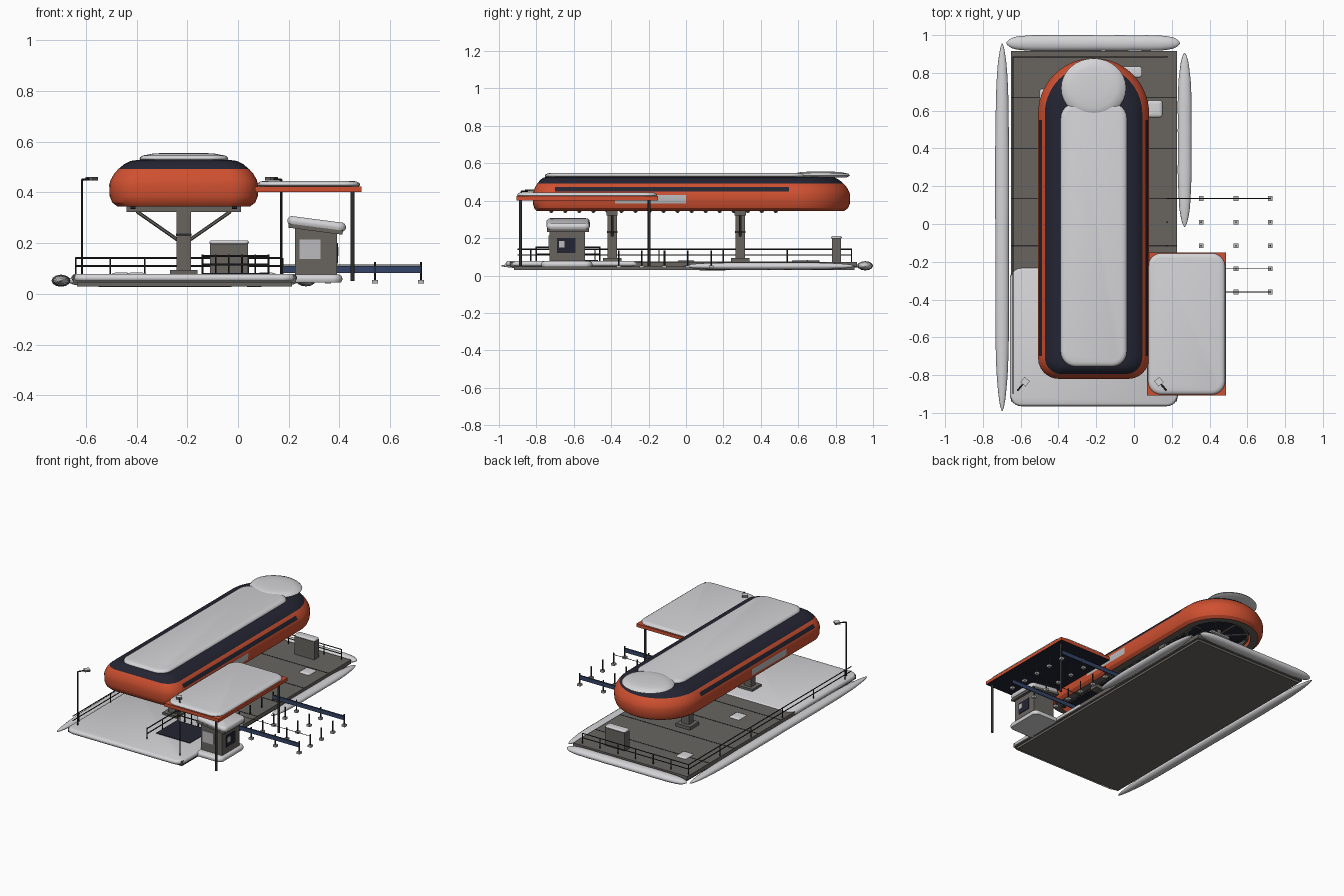
import bpy, bmesh, math, random
from mathutils import Vector

if "Cube" in bpy.data.objects:
    bpy.data.objects.remove(bpy.data.objects["Cube"])

random.seed(4)

def material(name, rgb):
    m = bpy.data.materials.new(name)
    m.diffuse_color = (*rgb, 1)
    m.use_nodes = True
    m.node_tree.nodes["Principled BSDF"].inputs["Base Color"].default_value = m.diffuse_color
    return m

SNOW = material("snow", (.66, .66, .68))
ORANGE = material("orange paint", (.62, .08, .03))
NAVY = material("dark navy", (.017, .018, .032))
GREY = material("warm grey", (.14, .13, .118))
BLACK = material("black metal", (.025, .025, .027))
BLUE = material("blue fabric", (.035, .06, .14))
PANEL = material("pale panel", (.5, .5, .51))

def finish(name, bm, mats, rule=None, smooth=None):
    bmesh.ops.recalc_face_normals(bm, faces=bm.faces)
    if rule:
        for f in bm.faces:
            f.material_index = rule(f.calc_center_median(), f.normal)
    me = bpy.data.meshes.new(name)
    bm.to_mesh(me)
    bm.free()
    for m in mats:
        me.materials.append(m)
    ob = bpy.data.objects.new(name, me)
    bpy.context.collection.objects.link(ob)
    if smooth:
        bpy.ops.object.select_all(action='DESELECT')
        bpy.context.view_layer.objects.active = ob
        ob.select_set(True)
        bpy.ops.object.shade_smooth_by_angle(angle=math.radians(smooth))
    return ob

def loft(name, rings, mats, rule=None, smooth=None):
    bm = bmesh.new()
    vs = [[bm.verts.new(p) for p in r] for r in rings]
    n = len(vs[0])
    for a, b in zip(vs, vs[1:]):
        for i in range(n):
            bm.faces.new((a[i], a[(i + 1) % n], b[(i + 1) % n], b[i]))
    bm.faces.new(vs[0])
    bm.faces.new(vs[-1])
    return finish(name, bm, mats, rule, smooth)

def boxes(name, spans, mat, rule=None, mats=None):
    # each span is x0, x1, y0, y1, z0, z1
    bm = bmesh.new()
    for x0, x1, y0, y1, z0, z1 in spans:
        for v in bmesh.ops.create_cube(bm, size=1)["verts"]:
            v.co = (x1 if v.co.x > 0 else x0, y1 if v.co.y > 0 else y0, z1 if v.co.z > 0 else z0)
    return finish(name, bm, mats or [mat], rule)

def rods(name, pairs, r, mat, sides=6):
    bm = bmesh.new()
    for p, q in pairs:
        p, q = Vector(p), Vector(q)
        d = q - p
        vs = bmesh.ops.create_cone(bm, cap_ends=True, segments=sides, radius1=r, radius2=r, depth=d.length)["verts"]
        rot = d.to_track_quat('Z', 'Y')
        for v in vs:
            v.co = rot @ v.co + (p + q) / 2
    return finish(name, bm, [mat], smooth=40 if sides > 8 else None)

def rounded_rect(cx, cy, hx, hy, r, z, seg=6):
    pts = []
    for k, (sx, sy) in enumerate([(1, 1), (-1, 1), (-1, -1), (1, -1)]):
        for i in range(seg + 1):
            a = (k + i / seg) * math.pi / 2
            pts.append((cx + sx * (hx - r) + r * math.cos(a), cy + sy * (hy - r) + r * math.sin(a), z))
    return pts

def snow_slab(name, x0, x1, y0, y1, z0, z1, r, edge=.02):
    # soft-edged sheet of snow
    h = z1 - z0
    rings = [rounded_rect((x0 + x1) / 2, (y0 + y1) / 2, (x1 - x0) / 2 - i, (y1 - y0) / 2 - i, max(r - i, .003), z0 + t * h)
             for t, i in [(0, edge * .4), (.35, 0), (.65, edge * .1), (.9, edge * .5), (1, edge)]]
    return loft(name, rings, [SNOW], smooth=60)

def snow_bank(name, p, q, w, h, power):
    # long drift with tapering ends and a slightly uneven width
    p, q = Vector(p), Vector(q)
    side = (q - p).cross(Vector((0, 0, 1))).normalized()
    rings = []
    for i in range(29):
        t = -math.cos(math.pi * (i + .15) / 28.3)
        k = max(.06, (1 - abs(t) ** power) ** .6) * random.uniform(.95, 1.0)
        c = p.lerp(q, (t + 1) / 2)
        rings.append([c + side * (w / 2 * k * math.cos(a)) + Vector((0, 0, h / 2 * k * math.sin(a)))
                      for a in (j * math.pi / 6 for j in range(12))])
    return loft(name, rings, [SNOW], smooth=60)

# platform deck with seams
boxes("deck", [(-.65, .228, -.94, .915, .045, .072), (-.635, .213, -.92, .9, .03, .045)], GREY)
boxes("deck_seams", [(-.65, .228, y - .003, y + .003, .071, .0735) for y in (.67, .4, .135, -.115)], BLACK)
snow_slab("deck_snow", -.657, .233, -.965, -.23, .05, .079, .06, .015)
for i, (x, y) in enumerate([(.11, .61), (-.46, .67), (-.4, 0)]):
    snow_slab("snow_patch_%d" % i, x - .04, x + .04, y - .045, y + .045, .07, .084, .015)
snow_bank("left_drift", (-.698, -.99, .052), (-.698, .955, .052), .075, .048, 5)
snow_bank("back_drift", (-.675, .958, .052), (.243, .958, .052), .085, .05, 10)
snow_bank("right_drift", (.268, -.015, .05), (.268, .905, .05), .075, .042, 4)

# long cabin shell, rounded at the back, squarer at the front
CX = -.214
def cabin_ring(z, inset):
    hw, yc, r = .294 - inset, .584, max(.11 - inset * .6, .02)
    pts = [(CX + hw * math.cos(a), yc + hw * math.sin(a), z) for a in (i * math.pi / 28 for i in range(29))]
    cuts = (.55, 0, -.38, -.7)
    pts += [(CX - hw, y, z) for y in cuts]
    yf = -.82 + inset * .7 + r
    for s, a0 in ((-1, math.pi), (1, 1.5 * math.pi)):
        pts += [(CX + s * (hw - r) + r * math.cos(a0 + i * math.pi / 12), yf + r * math.sin(a0 + i * math.pi / 12), z)
                for i in range(7)]
    return pts + [(CX + hw, y, z) for y in reversed(cuts)]

def cabin_rule(c, n):
    on_side = abs(c.x - CX) > .26
    if c.z > .49 or (c.z > .38 and n.z < -.9):
        return 1
    if c.z < .4 and abs(c.x - CX) < .215 and n.z > -.5 and -.74 < c.y < .6:
        return 2
    if on_side and .45 < c.z < .474 and -.7 < c.y < .55:
        return 1
    if on_side and .386 < c.z < .429 and -.38 < c.y < 0:
        return 3
    if c.z < .347:
        return 2
    return 0

loft("cabin_shell", [cabin_ring(z, i) for z, i in
     [(.405, .085), (.345, .08), (.345, .032), (.36, .012), (.385, .002), (.43, 0), (.45, .006), (.474, .02),
      (.492, .036), (.512, .06), (.524, .085), (.528, .11)]], [ORANGE, NAVY, GREY, PANEL], cabin_rule, 30)
snow_slab("roof_snow", -.388, -.038, -.755, .64, .522, .548, .08, .025)
loft("roof_snow_cap", [[(CX + (.172 - i) * math.cos(a), .72 + (.157 - i) * math.sin(a), z)
     for a in (k * math.pi / 16 for k in range(32))] for z, i in
     [(.524, .02), (.534, 0), (.545, .01), (.553, .05), (.556, .1)]], [SNOW], smooth=60)

# drive wheel, guide rails and rollers beneath the cabin
bm = bmesh.new()
ring = [[Vector((CX + r * math.cos(a), .58 + r * math.sin(a), z)) for r, z in ((.19, .36), (.205, .36), (.205, .375), (.19, .375))]
        for a in (i * math.pi / 16 for i in range(32))]
rv = [[bm.verts.new(p) for p in r] for r in ring]
for i in range(32):
    for j in range(4):
        bm.faces.new((rv[i][j], rv[(i + 1) % 32][j], rv[(i + 1) % 32][(j + 1) % 4], rv[i][(j + 1) % 4]))
finish("drive_wheel", bm, [GREY])
rods("wheel_spokes", [((CX, .58, .368), (CX + .19 * math.cos(a), .58 + .19 * math.sin(a), .368))
                      for a in (i * math.pi / 4 for i in range(8))], .007, GREY)
rods("wheel_hub", [((CX, .58, .35), (CX, .58, .4))], .03, GREY, 12)
boxes("guide_rails", [(CX + s * .2 - .012, CX + s * .2 + .012, -.7, .55, .352, .385) for s in (-1, 1)], GREY)
rods("rollers", [((CX + s * .2 - .01, y, .346), (CX + s * .2 + .01, y, .346))
                 for s in (-1, 1) for y in (-.72 + .075 * i for i in range(17))], .012, BLACK, 8)

# support columns with crossbeams and braces
for n, y in (("front", -.395), ("back", .29)):
    boxes(n + "_column", [(CX - .028, CX + .028, y - .025, y + .025, .07, .35), (CX - .055, CX + .055, y - .05, y + .05, .07, .094),
                          (-.44, .012, y - .03, y + .03, .322, .35)], GREY)
    boxes(n + "_column_band", [(CX - .031, CX + .031, y - .028, y + .028, .228, .238)], BLACK)
    rods(n + "_braces", [((CX + s * .185, y, .325), (CX + s * .02, y, .21)) for s in (-1, 1)], .007, GREY)

# control cabinet at the back
boxes("cabinet", [(-.11, .04, .78, .83, .07, .198)], GREY)
snow_slab("cabinet_snow", -.113, .043, .776, .834, .197, .211, .015, .008)

# perimeter railings
xs = [-.64 + .136 * i for i in range(7)]
ys = [-.83 + .343 * i for i in range(6)]
rods("railings", [((-.64, .885, z), (.176, .885, z)) for z in (.11, .141)] + [((-.64, -.9, z), (-.64, .885, z)) for z in (.11, .141)]
     + [((x, .885, .07), (x, .885, .141)) for x in xs] + [((-.64, y, .07), (-.64, y, .141)) for y in ys], .0035, BLACK)

# boarding mat with gate rails
boxes("boarding_mat", [(-.14, .12, -.7, -.47, .077, .083)], NAVY)
gx = [-.14 + .052 * i for i in range(6)]
rods("gate_rails", [((x, -.46, .075), (x, -.46, .155)) for x in gx] + [((-.14, -.46, z), (.12, -.46, z)) for z in (.115, .15)]
     + [((-.14, y, .075), (-.14, y, .155)) for y in (-.8, -.63)] + [((-.14, -.8, z), (-.14, -.46, z)) for z in (.115, .15)], .004, BLACK)

# side canopy
boxes("canopy", [(.068, .487, -.907, -.15, .402, .424)], None, lambda c, n: 1 if n.z < -.5 else 0, [ORANGE, NAVY])
snow_slab("canopy_snow", .075, .482, -.903, -.155, .42, .445, .07, .025)
rods("canopy_posts", [((.452, y, .05), (.452, y, .405)) for y in (-.885, -.197)], .008, BLACK, 10)

# lamp posts
for n, x in (("left", -.615), ("right", .17)):
    s = 1 if x < 0 else -1
    rods(n + "_lamp_post", [((x, -.88, .07), (x, -.88, .45)), ((x, -.88, .45), (x + s * .035, -.838, .453))], .0045, BLACK, 8)
    lamp = boxes(n + "_lamp_head", [(-.018, .018, -.018, .018, -.006, .007)], None, lambda c, n: 1 if n.z > .5 else 0, [GREY, SNOW])
    lamp.location = (x + s * .038, -.835, .454)
    lamp.rotation_euler.z = s * .9

# ticket booth
boxes("booth", [(.225, .39, -.73, -.54, .06, .262)], GREY)
boxes("booth_front_window", [(.243, .325, -.735, -.729, .137, .215)], PANEL)
boxes("booth_side_hatch", [(.389, .394, -.69, -.59, .12, .2)], NAVY)
boxes("booth_notice", [(.393, .397, -.68, -.65, .15, .185)], PANEL)
snow_slab("booth_base_snow", .2, .412, -.775, -.5, .045, .077, .04, .015)
roof = boxes("booth_roof", [(-.108, .108, -.112, .112, -.024, -.008)], GREY)
cover = snow_slab("booth_roof_snow", -.115, .118, -.116, .116, -.01, .023, .03, .015)
for ob in (roof, cover):
    ob.location, ob.rotation_euler.y = (.308, -.63, .271), .13

# queue stanchions, ropes and fabric banners
qx, qy = (.355, .54, .722), (.135, .01, -.115, -.237, -.36)
rods("queue_posts", [((x, y, .045), (x, y, .125)) for x in qx for y in qy]
     + [((.175, y, .07), (.175, y, .135)) for y in qy], .0045, BLACK)
boxes("queue_bases", [(x - .012, x + .012, y - .012, y + .012, .04, .054) for x in qx for y in qy], PANEL)
rods("queue_ropes", [((.175, y, .113), (.722, y, .113)) for y in (.135, -.237, -.36)], .002, BLACK, 4)
boxes("queue_banners", [(.175, .722, y - .003, y + .003, .083, .11) for y in (.135, -.36)], BLUE)
